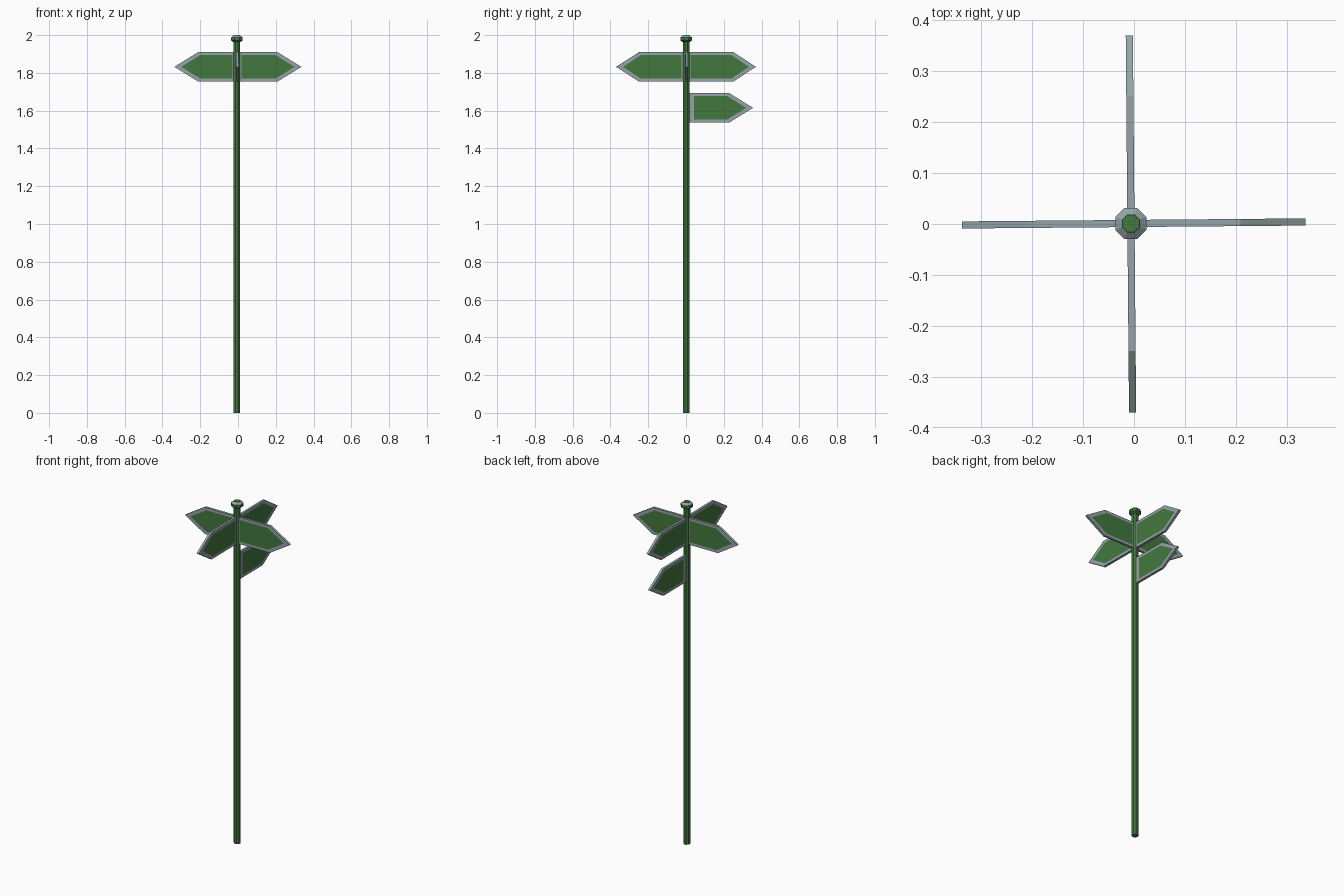
import bpy, bmesh, math
from mathutils import Matrix

if "Cube" in bpy.data.objects:
    bpy.data.objects.remove(bpy.data.objects["Cube"])


def material(name, rgb):
    m = bpy.data.materials.new(name)
    m.diffuse_color = (*rgb, 1)
    m.use_nodes = True
    m.node_tree.nodes["Principled BSDF"].inputs["Base Color"].default_value = m.diffuse_color
    return m


GREEN = material("sign green", (0.055, 0.19, 0.05))
GREY = material("border grey", (0.30, 0.37, 0.39))
CENTRE = (-0.006, 0.001)   # post axis
TILT = math.radians(0.5)   # the sign cross is turned slightly


def finish(name, bm, mats):
    bmesh.ops.recalc_face_normals(bm, faces=bm.faces)
    me = bpy.data.meshes.new(name)
    bm.to_mesh(me)
    bm.free()
    for m in mats:
        me.materials.append(m)
    ob = bpy.data.objects.new(name, me)
    bpy.context.collection.objects.link(ob)
    return ob


def lathe(name, profile, mats, sides=8, grey_bands=()):
    """Stack of rings (radius, z) around the post axis, flats facing the axes."""
    bm = bmesh.new()
    rings = []
    for r, z in profile:
        rings.append([bm.verts.new((
            CENTRE[0] + r * math.cos((i + 0.5) * math.tau / sides),
            CENTRE[1] + r * math.sin((i + 0.5) * math.tau / sides), z)) for i in range(sides)])
    for k, (a, b) in enumerate(zip(rings, rings[1:])):
        for i in range(sides):
            j = (i + 1) % sides
            f = bm.faces.new((a[i], a[j], b[j], b[i]))
            f.material_index = 1 if k in grey_bands else 0
    bm.faces.new(rings[0][::-1])
    bm.faces.new(rings[-1])
    return finish(name, bm, mats)


def arrow(start, shoulder, tip, half):
    """Pointed board outline in (distance from post, height)."""
    return [(start, -half), (shoulder, -half), (tip, 0), (shoulder, half), (start, half)]


def sign(name, angle, z, start, shoulder, tip, inner_start, half=0.078, thick=0.014):
    """Grey pointed board with a green panel cut into both broad faces."""
    bm = bmesh.new()
    outer = arrow(start, shoulder, tip, half)
    inner = arrow(inner_start, shoulder - 0.012, tip - 0.037, half - 0.015)
    n = len(outer)
    rims = []
    for y in (-thick / 2, thick / 2):
        o = [bm.verts.new((x, y, h)) for x, h in outer]
        p = [bm.verts.new((x, y, h)) for x, h in inner]
        bm.faces.new(p).material_index = 1
        for i in range(n):
            j = (i + 1) % n
            bm.faces.new((o[i], o[j], p[j], p[i]))
        rims.append(o)
    for i in range(n):
        j = (i + 1) % n
        bm.faces.new((rims[0][i], rims[0][j], rims[1][j], rims[1][i]))
    ob = finish(name, bm, [GREY, GREEN])
    ob.data.transform(Matrix.Translation((*CENTRE, z)) @ Matrix.Rotation(angle + TILT, 4, 'Z'))
    return ob


# Post and its cap
lathe("post", [(0.019, 0), (0.019, 1.97)], [GREEN])
lathe("post_cap", [(0.02, 1.963), (0.033, 1.971), (0.033, 1.988), (0.019, 1.998), (0.018, 2.0)],
      [GREEN, GREY], grey_bands=(2,))

# Four upper signs in a cross
for name, quarter, shoulder, tip in (("right_sign", 0, 0.215, 0.342), ("back_sign", 1, 0.25, 0.369),
                                     ("left_sign", 2, 0.205, 0.331), ("front_sign", 3, 0.25, 0.371)):
    sign(name, quarter * math.pi / 2, 1.832, 0.008, shoulder, tip, 0.024)

# Single lower sign pointing back
sign("lower_back_sign", math.pi / 2, 1.615, 0.01, 0.228, 0.354, 0.04)
